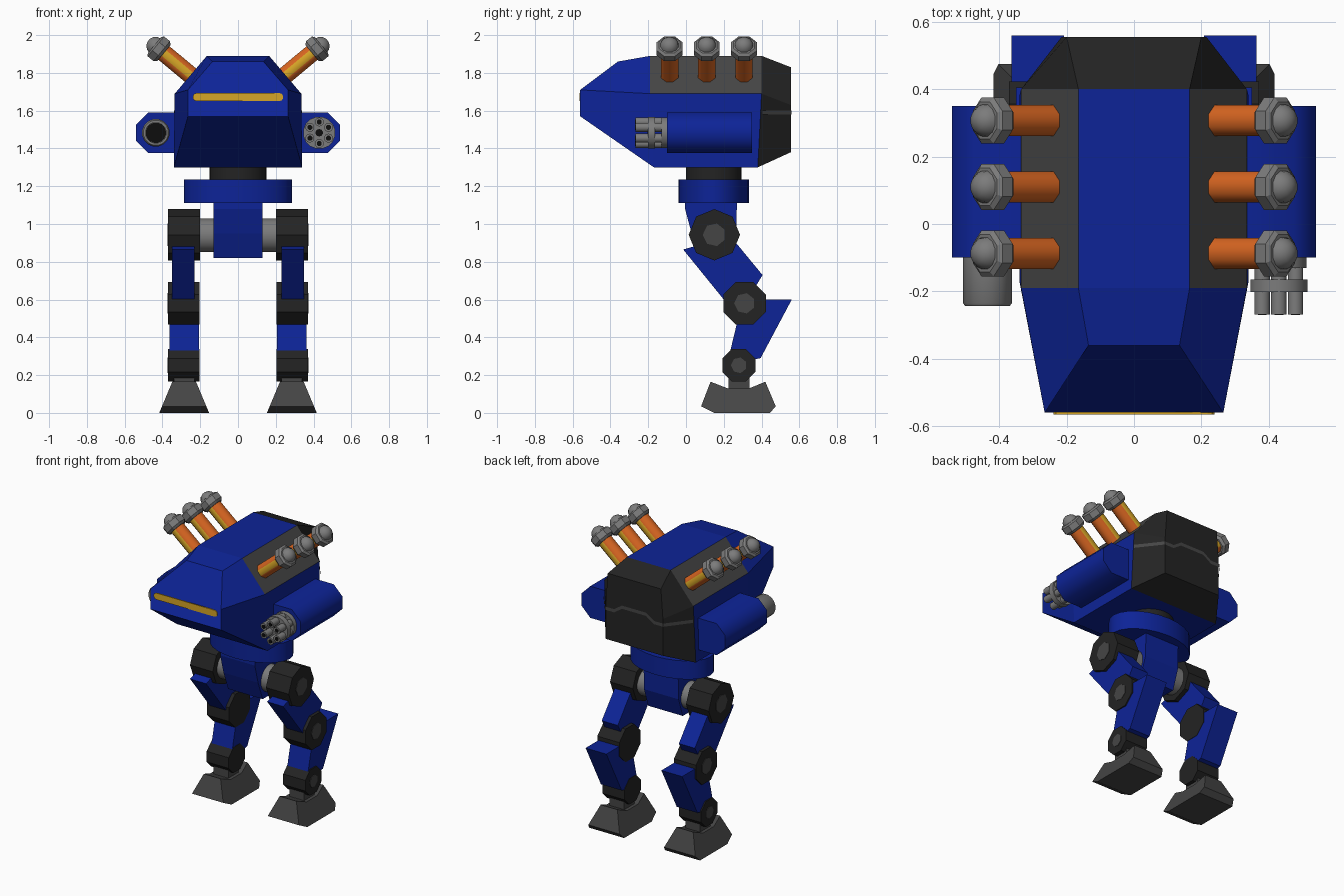
import bpy, bmesh, math
from mathutils import Vector

if "Cube" in bpy.data.objects:
    bpy.data.objects.remove(bpy.data.objects["Cube"])


def material(name, r, g, b):
    m = bpy.data.materials.new(name)
    m.diffuse_color = (r, g, b, 1)
    m.use_nodes = True
    m.node_tree.nodes["Principled BSDF"].inputs["Base Color"].default_value = m.diffuse_color
    return m


BLUE = material("blue paint", 0.004, 0.017, 0.31)
BLACK = material("black metal", 0.017, 0.017, 0.017)
DARK = material("dark grey metal", 0.06, 0.06, 0.06)
GREY = material("light grey metal", 0.2, 0.2, 0.2)
ORANGE = material("orange tube", 0.68, 0.13, 0.015)
YELLOW = material("yellow trim", 0.68, 0.38, 0.02)
BORE = material("bore black", 0.004, 0.004, 0.004)


def make(name, verts, faces, *mats, smooth=False):
    me = bpy.data.meshes.new(name)
    bm = bmesh.new()
    vs = [bm.verts.new(v) for v in verts]
    for f in faces:
        bm.faces.new([vs[i] for i in f])
    bmesh.ops.recalc_face_normals(bm, faces=bm.faces[:])
    bm.to_mesh(me)
    bm.free()
    for m in mats:
        me.materials.append(m)
    ob = bpy.data.objects.new(name, me)
    bpy.context.collection.objects.link(ob)
    if smooth:
        bpy.ops.object.select_all(action='DESELECT')
        ob.select_set(True)
        bpy.context.view_layer.objects.active = ob
        bpy.ops.object.shade_smooth_by_angle(angle=math.radians(50))
    return ob


def loft(name, rings, *mats, smooth=False):
    """Closed rings of equal length joined in order, with capped ends."""
    n = len(rings[0])
    verts = [v for r in rings for v in r]
    faces = [(k * n + i, k * n + (i + 1) % n, (k + 1) * n + (i + 1) % n, (k + 1) * n + i)
             for k in range(len(rings) - 1) for i in range(n)]
    faces += [tuple(range(n)), tuple(range(len(verts) - n, len(verts)))]
    return make(name, verts, faces, *mats, smooth=smooth)


def prism_x(name, pts, x0, x1, mat):
    return loft(name, [[(x, y, z) for y, z in pts] for x in (x0, x1)], mat)


def lathe(name, base, axis, steps, n, *mats, smooth=True, phase=0.5):
    """Round part: steps are (distance along axis, radius)."""
    base, d = Vector(base), Vector(axis).normalized()
    u = Vector((0, 1, 0)) if abs(d.y) < 0.5 else Vector((1, 0, 0))
    v = d.cross(u)
    angs = [2 * math.pi * (i + phase) / n for i in range(n)]
    rings = [[base + d * t + (u * math.cos(a) + v * math.sin(a)) * r for a in angs]
             for t, r in steps]
    return loft(name, rings, *mats, smooth=smooth)


def mirrored(half):
    return half + [(-x, y, z) for x, y, z in reversed(half)]


# Hull: three section rings, the shoulder facets in dark grey
hull = loft("hull", [
    mirrored([(0.135, -0.36, 1.86), (0.265, -0.56, 1.71), (0.265, -0.56, 1.57)]),
    mirrored([(0.165, -0.19, 1.89), (0.335, -0.19, 1.69), (0.34, -0.17, 1.30)]),
    mirrored([(0.165, 0.40, 1.89), (0.335, 0.40, 1.69), (0.34, 0.38, 1.30)])], BLUE, DARK)
for p in hull.data.polygons:
    if p.center.y > 0 and abs(p.normal.x) > 0.5 and p.normal.z > 0.4:
        p.material_index = 1

# Rear cap
loft("rear_cap", [
    mirrored([(0.165, 0.40, 1.89), (0.335, 0.40, 1.69), (0.34, 0.38, 1.30)]),
    mirrored([(0.20, 0.555, 1.83), (0.215, 0.555, 1.63), (0.215, 0.555, 1.38)])], BLACK)

# Thin bent stripe wrapped around the cap
half = [(0.338, 0.405, 1.59), (0.219, 0.559, 1.59), (0.15, 0.559, 1.59), (0.09, 0.559, 1.63)]
path = mirrored(half)
n = len(path)
make("cap_stripe", [(x, y, z + h) for h in (-0.011, 0.011) for x, y, z in path],
     [(i, i + 1, n + i + 1, n + i) for i in range(n - 1)], DARK)

# Visor strip with rounded ends
ends = [(s * (0.218 + 0.022 * math.cos(a)), 1.672 + s * 0.022 * math.sin(a))
        for s in (1, -1) for a in [math.radians(-90 + 36 * k) for k in range(6)]]
loft("visor", [[(x, y, z) for x, z in ends] for y in (-0.558, -0.565)], YELLOW)

# Neck, waist ring and pelvis
for name, z0, z1, rx, ry, mat in (("neck", 1.22, 1.31, 0.15, 0.148, BLACK),
                                  ("waist_ring", 1.11, 1.235, 0.287, 0.187, BLUE)):
    ring = [(rx * math.cos(k * math.pi / 12), 0.147 + ry * math.sin(k * math.pi / 12))
            for k in range(24)]
    loft(name, [[(x, y, z) for x, y in ring] for z in (z0, z1)], mat, smooth=True)
prism_x("pelvis", [(-0.005, 1.12), (-0.005, 1.08), (0.03, 0.95), (0.08, 0.82),
                   (0.22, 0.82), (0.265, 0.95), (0.27, 1.12)], -0.13, 0.13, BLUE)

for s, side in ((1, "right"), (-1, "left")):
    # Arm pods
    pod = [(0.30, 1.59), (0.475, 1.59), (0.54, 1.525), (0.54, 1.44), (0.475, 1.375), (0.30, 1.375)]
    loft(side + "_arm_pod", [[(s * x, y, z) for x, z in pod] for y in (-0.10, 0.35)],
         BLUE, smooth=True)

    # Launch tubes standing square on the shoulder facets
    axis = Vector((s * 0.77, 0, 0.64)).normalized()
    for i, y in enumerate((-0.087, 0.11, 0.307)):
        base = Vector((s * 0.25, y, 1.787))
        tube = lathe(f"{side}_launch_tube_{i}", base, axis, [(-0.03, 0.05), (0.2, 0.05)], 8,
                     ORANGE, YELLOW)
        for p in tube.data.polygons:
            if abs(p.normal.y) > 0.9:
                p.material_index = 1
        lathe(f"{side}_tube_collar_{i}", base, axis,
              [(0.185, 0.06), (0.2, 0.074), (0.24, 0.074), (0.25, 0.06)], 8, GREY,
              smooth=False)
        lathe(f"{side}_tube_dome_{i}", base, axis,
              [(0.245, 0.05), (0.265, 0.045), (0.282, 0.03), (0.29, 0.01)], 12, GREY)

    # Leg joints: (centre y, centre z, radius, phase)
    lathe(side + "_hip_axle", (s * 0.12, 0.15, 0.94), (s, 0, 0), [(0, 0.09), (0.09, 0.09)],
          16, GREY)
    for name, y, z, r, x0, phase in (("hip", 0.15, 0.943, 0.136, 0.20, 0),
                                     ("knee", 0.31, 0.58, 0.122, 0.205, 0.5),
                                     ("ankle", 0.28, 0.252, 0.094, 0.205, 0.5)):
        lathe(f"{side}_{name}_joint", (s * x0, y, z), (s, 0, 0), [(0, r), (0.371 - x0, r)],
              8, BLACK, smooth=False, phase=phase)
        lathe(f"{side}_{name}_plate", (s * 0.37, y, z), (s, 0, 0),
              [(0, r * 0.45), (0.004, r * 0.45)], 7, DARK, smooth=False)

    # Thigh, shin and foot
    prism_x(side + "_thigh", [(-0.015, 0.865), (0.055, 0.885), (0.24, 0.93), (0.405, 0.73),
                              (0.34, 0.62), (0.20, 0.60)], s * 0.23, s * 0.35, BLUE)
    prism_x(side + "_shin", [(0.30, 0.60), (0.56, 0.60), (0.395, 0.29), (0.30, 0.27),
                             (0.23, 0.31)], s * 0.207, s * 0.363, BLUE)
    prism_x(side + "_foot_stem", [(0.225, 0.10), (0.225, 0.22), (0.335, 0.22), (0.335, 0.10)],
            s * 0.23, s * 0.34, DARK)
    sole = [(0.08, 0.035), (0.13, 0.165), (0.22, 0.13), (0.335, 0.13), (0.42, 0.165),
            (0.475, 0.035), (0.445, 0.0), (0.15, 0.0)]
    loft(side + "_foot", [[(s * 0.285 + k * (0.132 - 0.42 * z), y, z) for y, z in sole]
                          for k in (-1, 1)], DARK)

# Rotary gun on the right arm
FRONT = (0, -1, 0)
gun = Vector((0.43, -0.09, 1.483))
lathe("rotary_gun_drum", gun, FRONT, [(0, 0.083), (0.04, 0.083)], 16, GREY)
lathe("rotary_gun_ring", gun, FRONT, [(0.075, 0.086), (0.112, 0.086)], 16, GREY)
for k in range(6):
    a = math.radians(60 * k + 30)
    p = gun + Vector((0.057 * math.cos(a), 0, 0.057 * math.sin(a)))
    lathe(f"rotary_gun_barrel_{k}", p, FRONT, [(0, 0.024), (0.178, 0.024)], 10, GREY)
    lathe(f"rotary_gun_bore_{k}", p, FRONT, [(0.177, 0.014), (0.18, 0.014)], 8, BORE)
lathe("rotary_gun_hub", gun, FRONT, [(0.11, 0.02), (0.115, 0.02)], 10, BORE)

# Cannon on the left arm, with a recessed bore
can = Vector((-0.435, -0.09, 1.483))
lathe("cannon_barrel", can, FRONT, [(0, 0.074), (0.145, 0.074), (0.154, 0.067),
                                    (0.154, 0.055), (0.09, 0.055)], 16, GREY)
lathe("cannon_bore", can, FRONT, [(0.088, 0.054), (0.094, 0.054)], 16, BORE)
